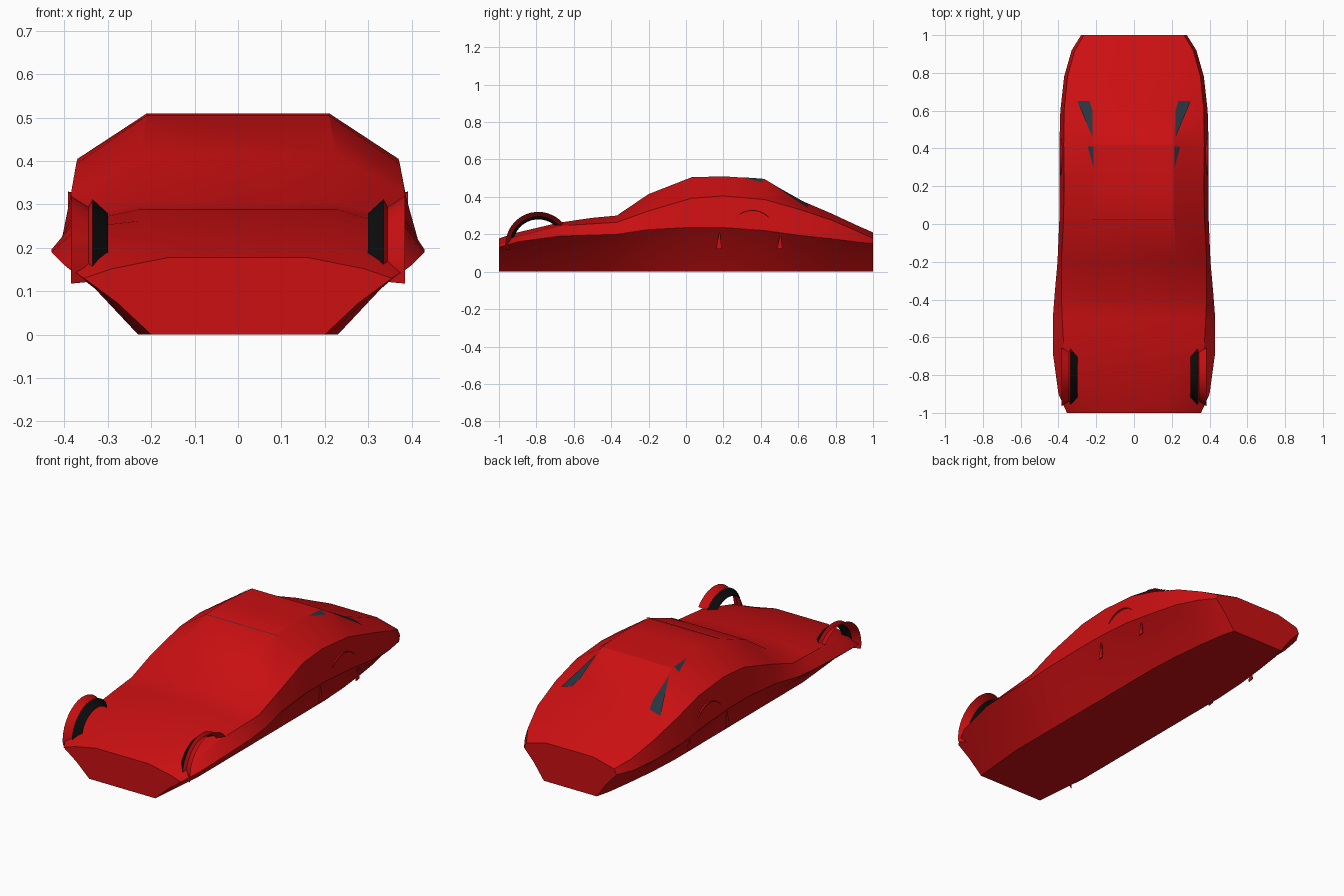
import bpy, math

cube = bpy.data.objects.get("Cube")
if cube:
    bpy.data.objects.remove(cube, do_unlink=True)


def material(name, rgb):
    m = bpy.data.materials.new(name)
    m.use_nodes = True
    m.diffuse_color = (*rgb, 1)
    m.node_tree.nodes["Principled BSDF"].inputs["Base Color"].default_value = (*rgb, 1)
    return m


red = material("red paint", (0.6, 0.005, 0.006))
black = material("black rubber", (0.004, 0.004, 0.004))
glass = material("dark glass", (0.02, 0.035, 0.05))


def build(name, verts, faces, mat, angle=None):
    me = bpy.data.meshes.new(name)
    me.from_pydata(verts, [], faces)
    me.materials.append(mat)
    ob = bpy.data.objects.new(name, me)
    bpy.context.collection.objects.link(ob)
    if angle:
        bpy.ops.object.select_all(action='DESELECT')
        ob.select_set(True)
        bpy.context.view_layer.objects.active = ob
        bpy.ops.object.shade_smooth_by_angle(angle=math.radians(angle))
    return ob


# Body stations: y, bottom half width, waist x z, shoulder x z, roof x z
stations = [
    (-1.00, .20, .355, .130, .290, .152, .16, .178),
    (-0.90, .21, .400, .160, .345, .190, .19, .210),
    (-0.68, .23, .430, .190, .370, .245, .23, .262),
    (-0.50, .23, .430, .196, .380, .256, .23, .288),
    (-0.37, .23, .420, .200, .385, .264, .23, .300),
    (-0.20, .23, .405, .225, .385, .325, .225, .415),
    (0.03, .23, .395, .237, .373, .393, .21, .505),
    (0.20, .23, .395, .236, .370, .405, .21, .510),
    (0.42, .23, .395, .220, .372, .386, .21, .495),
    (0.60, .22, .390, .195, .370, .335, .21, .387),
    (0.78, .20, .370, .176, .352, .275, .20, .310),
    (0.92, .18, .330, .158, .313, .215, .17, .245),
    (1.00, .16, .280, .150, .265, .178, .14, .210),
]

verts, faces = [], []
for y, b, w, zw, s, zs, t, zt in stations:
    half = [(b, 0), ((b + w) / 2, zw * .56), (w, zw), (s, zs), (t, zt)]
    verts += [(x, y, z) for x, z in half] + [(-x, y, z) for x, z in reversed(half)]
n = 10
for i in range(len(stations) - 1):
    for j in range(n):
        a, c = i * n + j, i * n + (j + 1) % n
        faces.append((a, a + n, c + n, c))
faces.append(tuple(range(n)))
faces.append(tuple(reversed(range(len(verts) - n, len(verts)))))
build("body", verts, faces, red, 25)


def surface(x, y):
    """Height of the upper body at a point."""
    for p, q in zip(stations, stations[1:]):
        if p[0] <= y <= q[0]:
            f = (y - p[0]) / (q[0] - p[0])
            s, zs, t, zt = [u + (v - u) * f for u, v in zip(p[4:], q[4:])]
            return zt if abs(x) <= t else zt + (zs - zt) * (abs(x) - t) / (s - t)


def mirrored(pts, side):
    return [(side * x, y, z) for x, y, z in pts]


def arc_strip(name, rings, centre, a0, a1, mat, side, steps=14):
    """Curved band through (x, radius) rings about a sideways axis."""
    pts, fs, k = [], [], len(rings)
    for i in range(steps + 1):
        a = math.radians(a0 + (a1 - a0) * i / steps)
        pts += [(x, centre[0] + r * math.cos(a), centre[1] + r * math.sin(a))
                for x, r in rings]
    for i in range(steps):
        for j in range(k - 1):
            a = i * k + j
            quad = (a, a + 1, a + k + 1, a + k)
            fs.append(quad if side > 0 else quad[::-1])
    build(name, mirrored(pts, side), fs, mat, 30)


def plate(name, outline, mat, side):
    """Thin panel lying just above the upper body."""
    pts = [(x, y, surface(x, y) + .005) for x, y in outline]
    face = tuple(range(len(pts)))
    build(name, mirrored(pts, side), [face if side > 0 else face[::-1]], mat)


for side, label in ((1, "left"), (-1, "right")):
    # Front wheel arch: flared lip and dark inner liner
    hub = (-.79, .145)
    arc_strip(label + "_front_arch_lip", [(.335, .168), (.345, .15), (.385, .175)],
              hub, 40, 189, red, side)
    arc_strip(label + "_front_arch_liner", [(.30, .135), (.335, .167)],
              hub, 28, 180, black, side)

    # Rear arch lip, barely proud of the side
    arc_strip(label + "_rear_arch_lip", [(.37, .12), (.392, .125), (.392, .12)],
              (.355, .205), 40, 140, red, side, 10)

    # Rear quarter glass and small roof glass
    plate(label + "_rear_glass", [(.22, .46), (.30, .65), (.235, .65), (.22, .60)],
          glass, side)
    plate(label + "_roof_glass", [(.215, .30), (.245, .41), (.215, .41)], glass, side)

    # Small pointed blades under the waist
    for name, y, top in (("front", .175, .225), ("rear", .5, .205)):
        x = .375
        tri = [(x, y - .014, .12), (x, y + .016, .124), (x, y + .005, top),
               (x - .006, y - .014, .12), (x - .006, y + .016, .124), (x - .006, y + .005, top)]
        build(f"{label}_{name}_blade", mirrored(tri, side),
              [(0, 1, 2), (5, 4, 3), (0, 3, 4, 1), (1, 4, 5, 2), (2, 5, 3, 0)], red)

# Thin dark seam along the top of the windscreen
z = surface(0, .025) + .002
build("windscreen_seam", [(-.22, .021, z), (.22, .021, z), (.22, .026, z), (-.22, .026, z)],
      [(0, 1, 2, 3)], glass)
